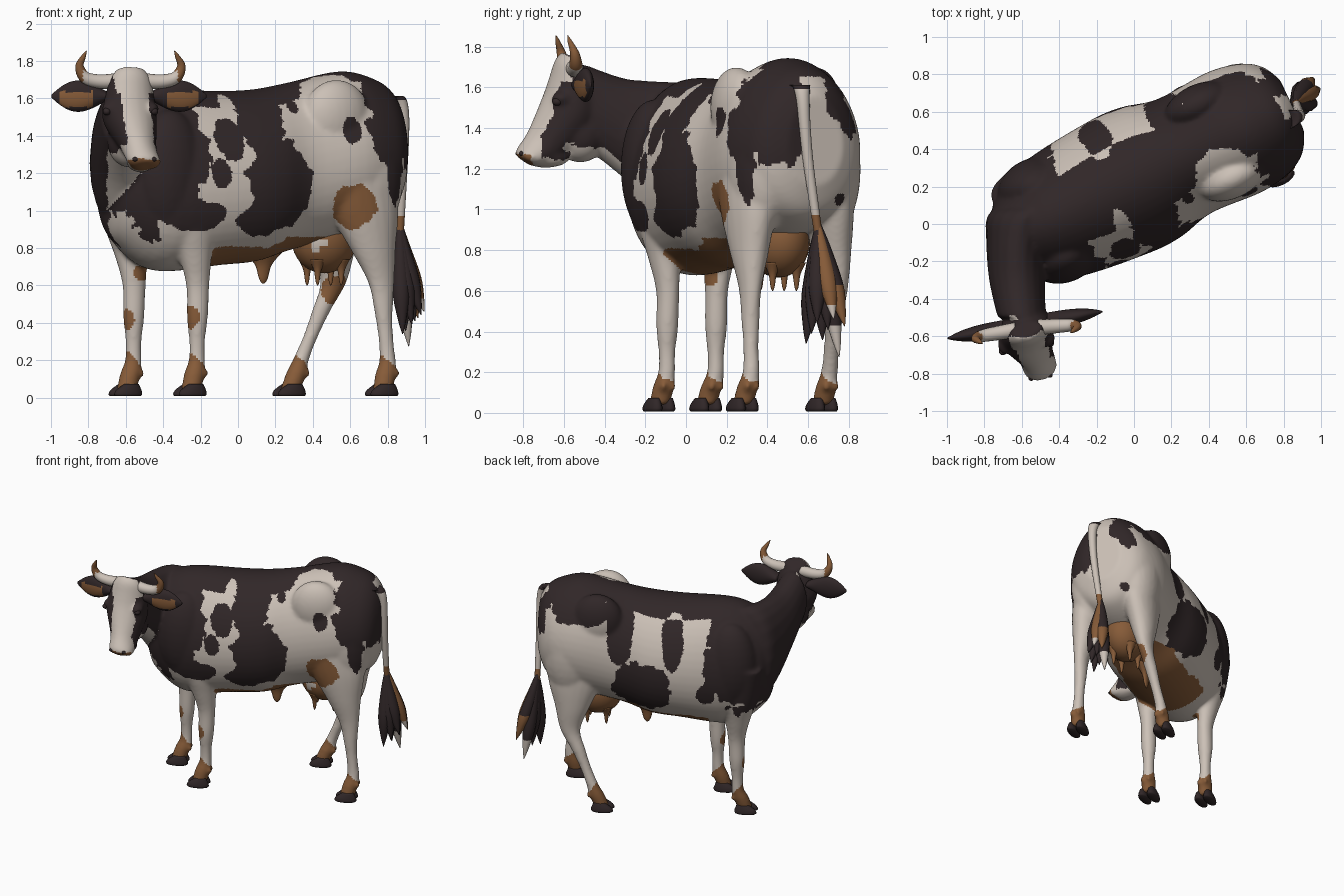
import bpy, bmesh, math
from mathutils import Vector, Matrix, noise

if "Cube" in bpy.data.objects:
    bpy.data.objects.remove(bpy.data.objects["Cube"])

def material(name, rgb):
    m = bpy.data.materials.new(name)
    m.diffuse_color = (*rgb, 1)
    m.use_nodes = True
    m.node_tree.nodes["Principled BSDF"].inputs["Base Color"].default_value = m.diffuse_color
    return m

MATS = [material("cream", (0.60, 0.53, 0.47)),
        material("dark_brown", (0.030, 0.020, 0.021)),
        material("tan_brown", (0.24, 0.105, 0.04))]
CREAM, DARK, TAN = range(3)

# Body frame: U runs toward the tail, N toward the right flank
U, N, Z = Vector((.903, .430, 0)), Vector((-.430, .903, 0)), Vector((0, 0, 1))
X, Y = Vector((1, 0, 0)), Vector((0, 1, 0))
A = Vector((.985, .17, 0))                   # across the turned head
ORIGIN = Y * .235

def P(s, v, z):
    return ORIGIN + U * s + N * v + Z * z

def smooth_path(pts, sub):
    """Catmull-Rom through rows of centre and radii."""
    out = []
    for i in range(len(pts) - 1):
        p0, p1, p2, p3 = (pts[min(max(k, 0), len(pts) - 1)] for k in range(i - 1, i + 3))
        for j in range(sub):
            t = j / sub
            out.append([.5 * (2*b + (c - a)*t + (2*a - 5*b + 4*c - d)*t*t + (3*b - a - 3*c + d)*t**3)
                        for a, b, c, d in zip(p0, p1, p2, p3)])
    return out + [list(pts[-1])]

def loft(bm, pts, a, b=None, taper=0, seg=20, sub=5):
    """Elliptical rings along a path; b follows the path when not given."""
    rows, rings = smooth_path(pts, sub), []
    for i, r in enumerate(rows):
        c = Vector(r[:3])
        t = Vector(rows[min(i + 1, len(rows) - 1)][:3]) - Vector(rows[max(i - 1, 0)][:3])
        bb = b if b else t.cross(a).normalized()
        ra, rb = max(r[3], .002), max(r[-1], .002)
        ring = []
        for k in range(seg):
            w = 2 * math.pi * k / seg
            ring.append(bm.verts.new(c + a * (ra * math.cos(w) * (1 - taper * math.sin(w)))
                                     + bb * (rb * math.sin(w))))
        rings.append(ring)
    faces = [bm.faces.new((p[k], p[(k + 1) % seg], q[(k + 1) % seg], q[k]))
             for p, q in zip(rings, rings[1:]) for k in range(seg)]
    faces += [bm.faces.new(rings[0]), bm.faces.new(rings[-1])]
    bmesh.ops.recalc_face_normals(bm, faces=faces)

def blob(bm, c, ru, rn, rz, ax=(U, N)):
    m = Matrix((ax[0] * ru, ax[1] * rn, Z * rz)).transposed().to_4x4()
    m.translation = Vector(c)
    bmesh.ops.create_uvsphere(bm, u_segments=24, v_segments=16, radius=1, matrix=m)

def make(name, bm, rule, remesh=0):
    me = bpy.data.meshes.new(name)
    bm.to_mesh(me)
    bm.free()
    ob = bpy.data.objects.new(name, me)
    bpy.context.collection.objects.link(ob)
    if remesh:
        r = ob.modifiers.new("skin", 'REMESH')
        r.mode, r.voxel_size = 'VOXEL', remesh
        s = ob.modifiers.new("soften", 'SMOOTH')
        s.factor, s.iterations = .5, 14
        dg = bpy.context.evaluated_depsgraph_get()
        dg.update()
        me = bpy.data.meshes.new_from_object(ob.evaluated_get(dg))
        ob.modifiers.clear()
        ob.data = me
    me.materials.clear()
    for m in MATS:
        me.materials.append(m)
    for f in me.polygons:
        f.use_smooth = True
        f.material_index = rule if isinstance(rule, int) else rule(f.center, f.normal)

# ---- Hide: torso, neck, head and legs fused into one skin
bm = bmesh.new()
torso = [(-.78, .95, 1.42, .12), (-.72, .83, 1.54, .22), (-.5, .68, 1.64, .335), (-.1, .71, 1.64, .385),
         (.1, .73, 1.65, .38), (.3, .79, 1.685, .335), (.6, .86, 1.745, .35), (.78, .92, 1.71, .315),
         (.88, .99, 1.65, .25), (.935, 1.12, 1.56, .15)]
loft(bm, [(*P(s, 0, (lo + hi) / 2), w, (hi - lo) / 2) for s, lo, hi, w in torso], N, Z, .1, 48)
neck = [(-.45, .12, 1.2, .2, .36), (-.57, .05, 1.24, .21, .38), (-.625, -.1, 1.28, .165, .35),
        (-.625, -.3, 1.395, .15, .25), (-.6, -.5, 1.51, .13, .205)]
loft(bm, neck, X, Z)
head = [(-.575, -.565, 1.75, .08, .05), (-.575, -.565, 1.69, .115, .09), (-.58, -.56, 1.58, .14, .13),
        (-.577, -.585, 1.48, .147, .14), (-.53, -.685, 1.33, .096, .107), (-.5, -.772, 1.258, .09, .072),
        (-.495, -.795, 1.24, .055, .045)]
loft(bm, head, A, Vector((0, -.87, .49)))
blob(bm, (-.58, -.52, 1.37), .12, .13, .14, (X, Y))      # jaw
blob(bm, (-.52, -.69, 1.255), .075, .12, .05, (X, Y))    # chin
for e in (-1, 1):
    blob(bm, Vector((-.575, -.63, 1.545)) + A * .115 * e, .04, .05, .035, (X, Y))   # brows
    blob(bm, P(.48, .215 * e, 1.5), .19, .11, .2)        # hips
    blob(bm, P(-.5, .2 * e, 1.2), .2, .15, .34)          # shoulders
    blob(bm, P(.68, .19 * e, 1.2), .2, .15, .34)         # thighs

# Leg girth by height, and each leg's x, y at four joints
FRONT = [(1.2, .09, .16), (.93, .1, .135), (.76, .077, .092), (.6, .056, .064), (.43, .055, .057), (.3, .042, .043)]
HIND = [(1.2, .13, .23), (1, .12, .2), (.8, .09, .13), (.62, .053, .075), (.47, .045, .052), (.33, .038, .041)]
FOOT = [(.2, .042, .045), (.13, .052, .056), (.04, .05, .056)]
JOINTS = (1.2, .62, .2, .04)

def leg_rows(girth, xy):
    rows = []
    for z, rn, ru in girth + FOOT:
        i = 0 if z > JOINTS[1] else 1 if z > JOINTS[2] else 2
        p = Vector(xy[i]).lerp(Vector(xy[i + 1]), (JOINTS[i] - z) / (JOINTS[i] - JOINTS[i + 1]))
        rows.append((p.x, p.y, z, rn, ru))
    return rows

LEGS = [leg_rows(FRONT, ((-.62, .2), (-.555, .15), (-.56, .145), (-.595, .1))),
        leg_rows(FRONT, ((-.27, -.16), (-.215, -.09), (-.22, -.095), (-.25, -.13))),
        leg_rows(HIND, ((.5, .66), (.51, .74), (.335, .705), (.28, .67))),
        leg_rows(HIND, ((.62, .3), (.765, .315), (.8, .32), (.775, .28)))]
for leg in LEGS:
    loft(bm, leg, N, U)
    for e in (-1, 1):                                    # dewclaws
        blob(bm, Vector(leg[-2][:3]) + U * .05 + N * .025 * e, .022, .018, .025)

# Coat patches as ellipses: centre pair, radius pair
LEFT_DARK = [(0, 1.48, .14, .2), (.07, 1.15, .2, .24), (0, .96, .16, .09), (-.27, 1.2, .05, .08),
             (-.2, 1.38, .08, .12), (.52, 1.43, .05, .07), (-.62, 1.36, .29, .46), (.86, 1.55, .24, .33),
             (-.42, .98, .17, .09), (.79, 1.2, .06, .17), (.22, 1.56, .03, .035)]
RIGHT_DARK = [(.66, 1.69, .36, .2), (.13, 1.03, .23, .2), (.3, 1.48, .1, .25), (-.34, 1.02, .07, .08),
              (-.09, 1.42, .08, .2), (-.65, 1.33, .32, .48)]
REAR_DARK = [(-.24, 1.5, .2, .3), (.2, 1.56, .13, .2), (.16, 1.05, .03, .03)]
TOP_CREAM = [(.45, -.22, .2, .17), (-.16, -.27, .05, .17), (-.1, .3, .11, .13), (.42, .36, .12, .1)]
TAN_SPOTS = [(.62, .17, 1.02, .12), (-.61, .1, .42, .06), (-.27, -.13, .43, .065), (.52, .7, .57, .08),
             (-.52, .12, .67, .05)]

def coat(p, n):
    j = .5 * noise.noise(p * 7) + .3 * noise.noise(p * 22)
    hit = lambda rows, a, b: any(((a - r[0]) / r[2])**2 + ((b - r[1]) / r[3])**2 < 1 + j for r in rows)
    q = p - ORIGIN
    s, v, z = q.dot(U), q.dot(N), p.z
    if p.y < -.45 and z > 1.1:                           # head
        if p.y < -.75 and 1.215 < z < 1.275 + .02 * j and n.y < -.2:
            return TAN
        mid = -.575 + (1.75 - z) * .14
        blaze = n.y < -.1 and abs(p.x - mid) < (.1 if z > 1.63 else .074) + .025 * j
        return CREAM if blaze or (p.y < -.71 and z < 1.35) or (n.z < -.4 and z < 1.33) else DARK
    if p.y < -.12 and p.x < -.46 and z > 1.0:            # neck
        return CREAM if n.z < -.5 and abs(p.x + .6) < .1 + .04 * j else DARK
    if z < .2 + .04 * j - .04 * n.dot(U):                # pasterns
        return TAN
    if any((p - Vector(r[:3])).length < r[3] * (1 + .4 * j) for r in TAN_SPOTS):
        return TAN
    if .66 < z < .86 and n.z < -.35 and -.34 < s < .5 and abs(v) < .25 + .05 * j:   # belly
        return TAN
    if z < .78:
        return CREAM
    if n.z > .72 and z > 1.5:                            # back
        return CREAM if hit(TOP_CREAM, s, v) else DARK
    if n.dot(U) > .65 and s > .6:                        # rear
        return DARK if hit(REAR_DARK, v, z) else CREAM
    return DARK if hit(LEFT_DARK if v < 0 else RIGHT_DARK, s, z) else CREAM

make("hide", bm, coat, .0115)

# ---- Cloven hooves, low and pointing forward
bm = bmesh.new()
for leg in LEGS:
    c = Vector((*leg[-1][:2], 0))
    for e in (-1, 1):
        rows = []
        for t in (0, .25, .55, .85, 1):
            k = math.sin(min(t, .85) * math.pi / 1.7)
            rows.append((*(c + N * .035 * e + U * (.012 - .02 * k) + Z * (.008 + .066 * (1 - t))),
                         .024 + .014 * k - .006 * (t == 1), .04 + .042 * k - .008 * (t == 1)))
        loft(bm, rows, N, U, 0, 16, 3)
make("hooves", bm, DARK)

# ---- Udder, teats and navel fold
def teat(bm, s, v, top, low, rn, ru):
    rows = []
    for t in (0, .4, .85, 1):
        k = (1 - t)**.8 * (1 - .4 * math.sin(math.pi * t)) + .05
        rows.append((*P(s, v, top + (low - top) * t), rn * k, ru * k))
    loft(bm, rows, N, U, 0, 12)

bm = bmesh.new()
blob(bm, P(.51, 0, .845), .18, .15, .18)
for s in (.44, .58):
    for v in (-.065, .065):
        teat(bm, s, v, .74, .6, .045, .045)
teat(bm, .15, 0, .78, .61, .05, .11)
make("udder", bm, lambda p, n: CREAM if (p - Vector((.43, .325, .83))).length < .045 else TAN)

# ---- Horns with tan tips: offset across, y, height, radius
bm = bmesh.new()
HORN = [(.06, -.56, 1.695, .042), (.16, -.565, 1.69, .038), (.24, -.57, 1.71, .033),
        (.272, -.58, 1.77, .023), (.25, -.6, 1.825, .012), (.235, -.61, 1.855, .002)]
for e in (-1, 1):
    loft(bm, [(-.575 + e * d, y + .03 * e * d / .25, z, r) for d, y, z, r in HORN], Y, seg=16)
make("horns", bm, lambda p, n: TAN if abs(p.x + .575) > .25 or p.z > 1.745 else CREAM)

# ---- Leaf-shaped ears, tan inside
bm = bmesh.new()
for e in (-1, 1):
    rows = []
    for k in range(8):
        t = k / 7
        c = Vector((-.583, -.54, 1.612)) + A * e * (.12 + .3 * t)
        rows.append((*c, .025 + .06 * math.sin(math.pi * t**1.1) - .016 * t**4, .042 * (1 - t**3) + .004))
    loft(bm, rows, Z, Y, 0, 24, 4)
make("ears", bm, lambda p, n: TAN if n.y < -.6 and .2 < abs(p.x + .58) < .37 and abs(p.z - 1.595) < .042 else DARK)

# ---- Eyes and nostrils
bm = bmesh.new()
for e in (-1, 1):
    blob(bm, Vector((-.575, -.655, 1.53)) + A * .128 * e, .022, .025, .02, (X, Y))
    blob(bm, Vector((-.50, -.816, 1.275)) + A * .05 * e, .016, .014, .012, (X, Y))
make("eyes_and_nostrils", bm, DARK)

# ---- Tail
bm = bmesh.new()
TAIL = [(.78, .545, 1.6, .06), (.845, .565, 1.61, .045), (.88, .575, 1.54, .033),
        (.887, .585, 1.4, .028), (.88, .605, 1.2, .025), (.865, .655, .85, .02)]
loft(bm, TAIL, N, U, 0, 16)
make("tail", bm, lambda p, n: TAN if p.z < 1.0 else DARK if p.z > 1.59 else CREAM)

# ---- Tail tuft: a fan of strands with a few pale ends
ROOT = Vector((.865, .65, .93))
for i in range(8):
    f = i / 7
    tip = Vector((.88 + .115 * f, .59 + .19 * (i * 3 % 8) / 7, .34 + .12 * f - (.1 if i == 2 else 0)))
    bm, rows = bmesh.new(), []
    for t in (0, .25, .6, .85, 1):
        d, r = tip - ROOT, .012 * (1 - t) + .041 * math.sin(math.pi * t**1.2) + .002
        rows.append((ROOT.x + d.x * t**1.3, ROOT.y + d.y * t, ROOT.z + d.z * t, r))
    loft(bm, rows, N, U, 0, 10)
    ends = {2: (.42, CREAM, DARK), 5: (.62, TAN, DARK), 7: (.54, CREAM, TAN)}.get(i, (0, DARK, DARK))
    make("tuft_strand_%d" % (i + 1), bm, lambda p, n: ends[1] if p.z < ends[0] else ends[2])
